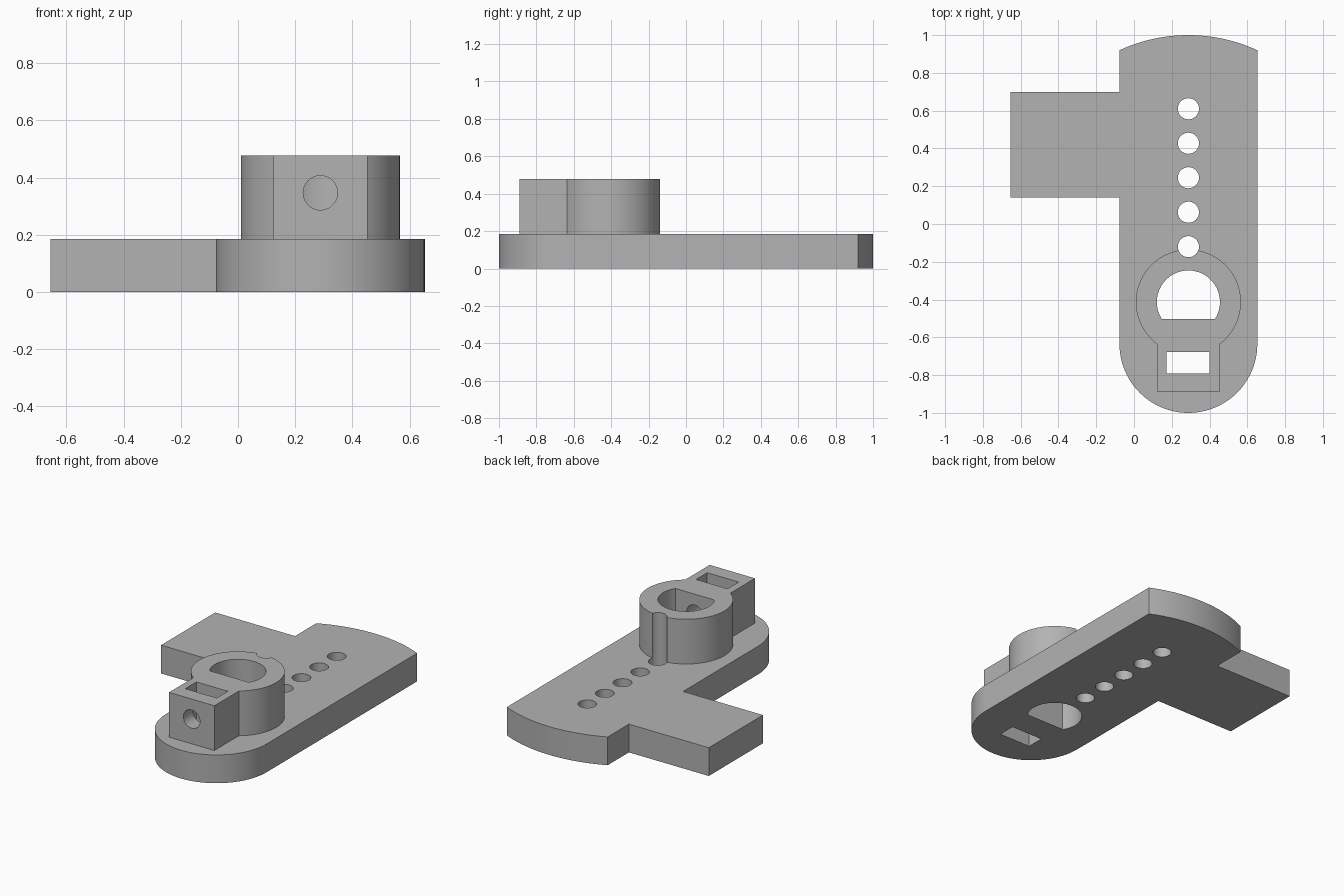
import bpy
import bmesh
from math import cos, sin, asin, acos, pi, radians
from mathutils import Matrix, Vector

if "Cube" in bpy.data.objects:
    bpy.data.objects.remove(bpy.data.objects["Cube"], do_unlink=True)

CX = 0.288           # centre line of the arm
HALF = 0.365         # half width of the arm
PLATE_TOP = 0.185
HUB_TOP = 0.478
HUB_Y, HUB_R = -0.413, 0.278
BLOCK_HALF = 0.164

grey = bpy.data.materials.new("grey plastic")
grey.use_nodes = True
colour = (0.45, 0.45, 0.45, 1)
grey.diffuse_color = colour
grey.node_tree.nodes["Principled BSDF"].inputs["Base Color"].default_value = colour


def arc(y, r, start, end, steps=48):
    """Points of an arc centred on the arm's centre line."""
    angles = [start + (end - start) * i / steps for i in range(steps + 1)]
    return [(CX + r * cos(a), y + r * sin(a)) for a in angles]


def rect(x0, x1, y0, y1):
    return [(x0, y0), (x1, y0), (x1, y1), (x0, y1)]


def prism(name, outline, z0, z1):
    """Extrude a counter-clockwise outline from z0 to z1."""
    bm = bmesh.new()
    base = bm.faces.new([bm.verts.new((x, y, z0)) for x, y in outline])
    top = bmesh.ops.extrude_face_region(bm, geom=[base])["geom"]
    verts = [v for v in top if isinstance(v, bmesh.types.BMVert)]
    bmesh.ops.translate(bm, verts=verts, vec=(0, 0, z1 - z0))
    bmesh.ops.recalc_face_normals(bm, faces=bm.faces)
    mesh = bpy.data.meshes.new(name)
    bm.to_mesh(mesh)
    bm.free()
    mesh.materials.append(grey)
    obj = bpy.data.objects.new(name, mesh)
    bpy.context.collection.objects.link(obj)
    return obj


def combine(target, others, operation):
    """Apply boolean modifiers, then remove the helper objects."""
    for other in others:
        mod = target.modifiers.new(other.name, "BOOLEAN")
        mod.operation, mod.object, mod.solver = operation, other, "EXACT"
    bpy.context.view_layer.update()
    result = target.evaluated_get(bpy.context.evaluated_depsgraph_get())
    mesh = bpy.data.meshes.new_from_object(result)
    target.modifiers.clear()
    target.data = mesh
    for other in others:
        bpy.data.objects.remove(other, do_unlink=True)


# Plate: rounded front, shallow curved back end, side tab
END_R = 0.87
spread = asin(HALF / END_R)
outline = arc(-0.635, HALF, pi, 2 * pi)
outline += arc(1 - END_R, END_R, pi / 2 - spread, pi / 2 + spread)
outline += [(CX - HALF, 0.70), (-0.655, 0.70), (-0.655, 0.14), (CX - HALF, 0.14)]
bracket = prism("bracket", outline, 0, PLATE_TOP)

# Hub: round collar with a clamp block at the front
join = acos(BLOCK_HALF / HUB_R)
outline = arc(HUB_Y, HUB_R, -join, pi + join, 80)
outline += [(CX - BLOCK_HALF, -0.89), (CX + BLOCK_HALF, -0.89)]
combine(bracket, [prism("hub", outline, PLATE_TOP / 2, HUB_TOP)], "UNION")

# Row of horn holes; the last one also notches the collar
cutters = [prism("horn_hole", arc(0.61 - 0.1825 * i, 0.056, 0, 2 * pi, 32)[:-1], -0.1, 0.6)
           for i in range(5)]

# D-shaped shaft bore
flat = asin((-0.503 - HUB_Y) / 0.167)
cutters.append(prism("shaft_bore", arc(HUB_Y, 0.167, flat, pi - flat), -0.1, 0.6))

# Nut slot
cutters.append(prism("nut_slot", rect(CX - 0.115, CX + 0.113, -0.792, -0.677), -0.1, 0.6))

# Set screw hole running from the front of the block into the bore
screw = prism("screw_hole", arc(0, 0.06, 0, 2 * pi, 40)[:-1], 0, 0.55)
screw.data.transform(Matrix.Translation(Vector((0, -0.45, 0.347))) @ Matrix.Rotation(radians(90), 4, "X"))
cutters.append(screw)

combine(bracket, cutters, "DIFFERENCE")

# Smooth curved walls, sharp edges elsewhere
bracket.data.shade_smooth()
bracket.data.set_sharp_from_angle(angle=radians(30))
